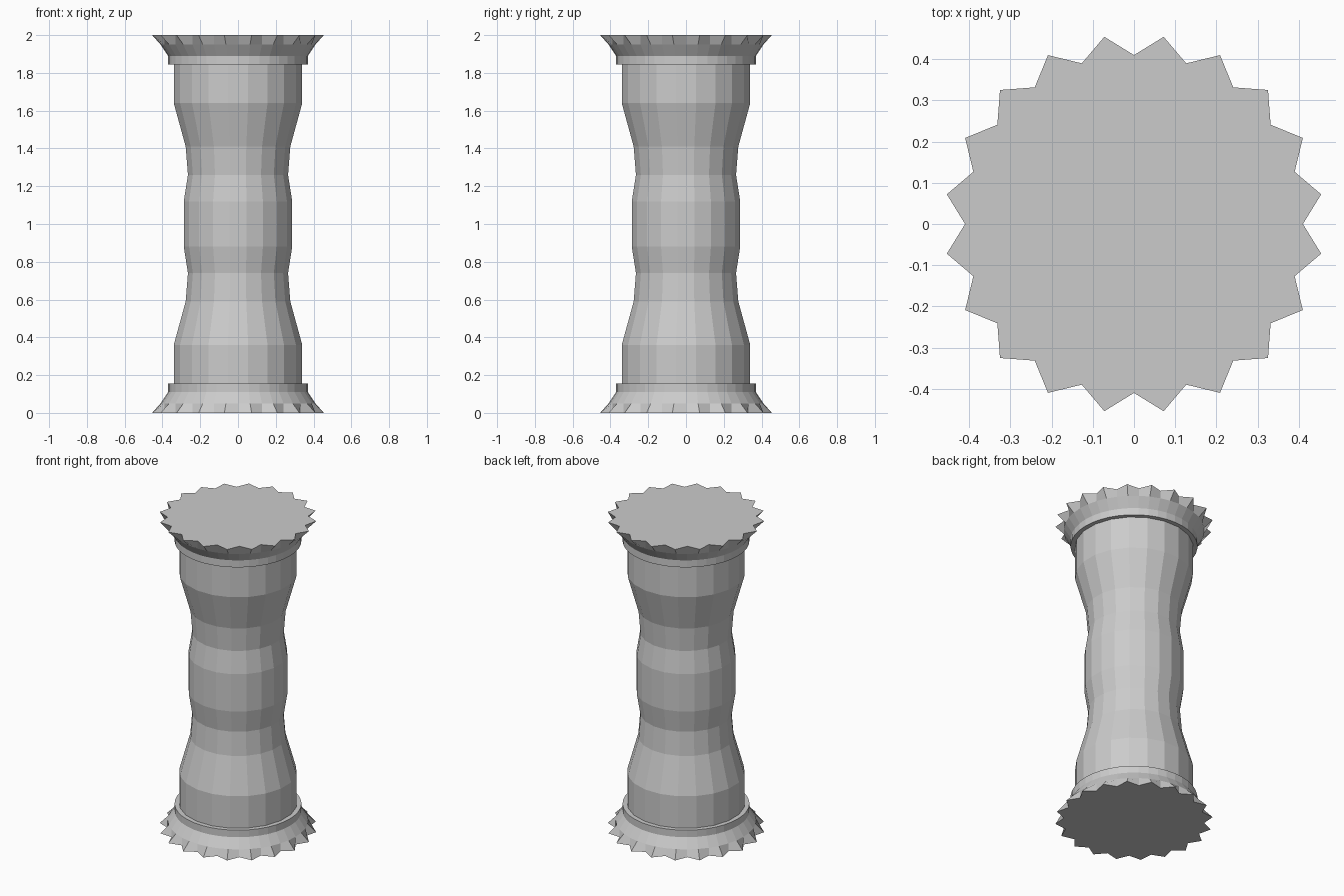
import bpy, bmesh
from math import sin, cos, pi

cube = bpy.data.objects.get("Cube")
if cube:
    bpy.data.objects.remove(cube, do_unlink=True)

GREY = (0.6, 0.6, 0.6)
mat = bpy.data.materials.new("plain grey")
mat.use_nodes = True
mat.diffuse_color = (*GREY, 1)
mat.node_tree.nodes["Principled BSDF"].inputs["Base Color"].default_value = (*GREY, 1)

TEETH = 20
HEIGHT = 2.0


def ring(bm, z, count, radius, offset=0.0):
    """Ring of vertices; radius is a function of the vertex index."""
    step = 2 * pi / count
    return [bm.verts.new((radius(i) * cos(i * step + offset),
                          radius(i) * sin(i * step + offset), z))
            for i in range(count)]


def loft(name, rings_of):
    """Skin a stack of rings and cap both ends."""
    bm = bmesh.new()
    rings = rings_of(bm)
    for low, high in zip(rings, rings[1:]):
        n = len(low)
        for i in range(n):
            j = (i + 1) % n
            bm.faces.new((low[i], low[j], high[j], high[i]))
    bm.faces.new(rings[0])
    bm.faces.new(rings[-1])
    bmesh.ops.recalc_face_normals(bm, faces=bm.faces)
    mesh = bpy.data.meshes.new(name)
    bm.to_mesh(mesh)
    bm.free()
    mesh.materials.append(mat)
    obj = bpy.data.objects.new(name, mesh)
    bpy.context.collection.objects.link(obj)
    return obj


# Faceted shaft: lower half profile (z, half width), mirrored about mid height
half = [(0.12, 0.34), (0.36, 0.34), (0.59, 0.277), (0.74, 0.265), (0.88, 0.287)]
profile = half + [(HEIGHT - z, r) for z, r in reversed(half)]
loft("shaft", lambda bm: [
    ring(bm, z, TEETH, lambda i, r=r: r / cos(pi / TEETH), pi / TEETH)
    for z, r in profile])


# Toothed flange with a sloping cone and a narrow collar, at both ends
def flange_rings(flip):
    place = (lambda z: HEIGHT - z) if flip else (lambda z: z)

    def build(bm):
        star = ring(bm, place(0), 2 * TEETH, lambda i: 0.46 if i % 2 else 0.41)
        rounds = [(0.05, 0.41), (0.11, 0.37), (0.155, 0.37)]
        return [star] + [ring(bm, place(z), 2 * TEETH, lambda i, r=r: r)
                         for z, r in rounds]
    return build


loft("bottom_flange", flange_rings(False))
loft("top_flange", flange_rings(True))
